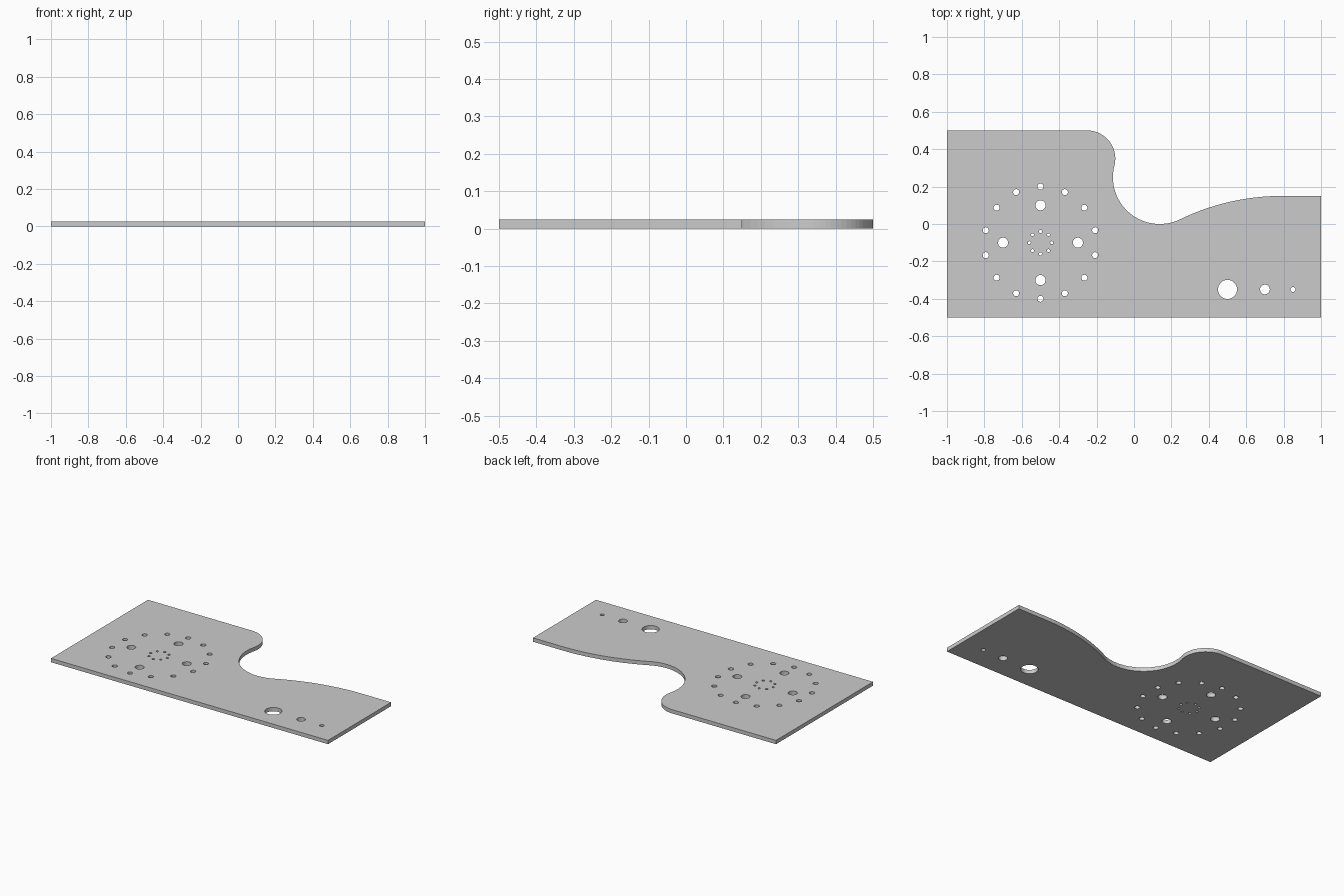
import bpy, bmesh
from math import pi, cos, sin, atan2, sqrt

if "Cube" in bpy.data.objects:
    bpy.data.objects.remove(bpy.data.objects["Cube"])

THICK = 0.025

def arc(cx, cy, r, a0, a1, n):
    return [(cx + r * cos(a0 + (a1 - a0) * i / n),
             cy + r * sin(a0 + (a1 - a0) * i / n)) for i in range(n + 1)]

def ring(cx, cy, radius, count):
    return [(cx + radius * cos(pi / 2 + 2 * pi * i / count),
             cy + radius * sin(pi / 2 + 2 * pi * i / count)) for i in range(count)]

# Edge profile: three mutually tangent arcs (rounded corner, notch, long sweep)
r1, r2, r3 = 0.15, 0.25, 1.25
c1 = (-0.25, 0.5 - r1)
c2 = (c1[0] + sqrt((r1 + r2) ** 2 - (c1[1] - r2) ** 2), r2)
c3y = 0.15 - r3
c3 = (c2[0] + sqrt((r2 + r3) ** 2 - (c2[1] - c3y) ** 2), c3y)
a12 = atan2(c2[1] - c1[1], c2[0] - c1[0])
a23 = atan2(c3[1] - c2[1], c3[0] - c2[0])

outline = [(-1, 0.5), (-1, -0.5), (1, -0.5), (1, 0.15)]
outline += arc(*c3, r3, pi / 2, a23 + pi, 20)
outline += arc(*c2, r2, a23, a12 - pi, 28)[1:]
outline += arc(*c1, r1, a12, pi / 2, 18)[1:]

# Holes: three bolt circles and a row of three
hub = (-0.5, -0.1)
holes = [(p, 0.016) for p in ring(*hub, 0.3, 14)]
holes += [(p, 0.027) for p in ring(*hub, 0.2, 4)]
holes += [(p, 0.008) for p in ring(*hub, 0.06, 8)]
holes += [((0.5, -0.35), 0.051), ((0.7, -0.35), 0.026), ((0.85, -0.35), 0.013)]
loops = [outline] + [arc(*p, r, 0, 2 * pi, 32)[:-1] for p, r in holes]

# Filled flat curve extruded into the plate
curve = bpy.data.curves.new("plate_profile", 'CURVE')
curve.dimensions = '2D'
curve.fill_mode = 'BOTH'
curve.extrude = THICK / 2
for pts in loops:
    s = curve.splines.new('POLY')
    s.points.add(len(pts) - 1)
    for point, (x, y) in zip(s.points, pts):
        point.co = (x, y, 0, 1)
    s.use_cyclic_u = True
plate = bpy.data.objects.new("drilled_plate", curve)
bpy.context.collection.objects.link(plate)
bpy.context.view_layer.objects.active = plate
plate.select_set(True)
bpy.ops.object.convert(target='MESH')
plate = bpy.context.object
plate.name = "drilled_plate"

# Weld caps to walls and rest the plate on the floor
bm = bmesh.new()
bm.from_mesh(plate.data)
bmesh.ops.remove_doubles(bm, verts=bm.verts, dist=1e-5)
bmesh.ops.translate(bm, verts=bm.verts, vec=(0, 0, THICK / 2))
bmesh.ops.recalc_face_normals(bm, faces=bm.faces)
for f in bm.faces:
    f.smooth = False
bm.to_mesh(plate.data)
bm.free()
